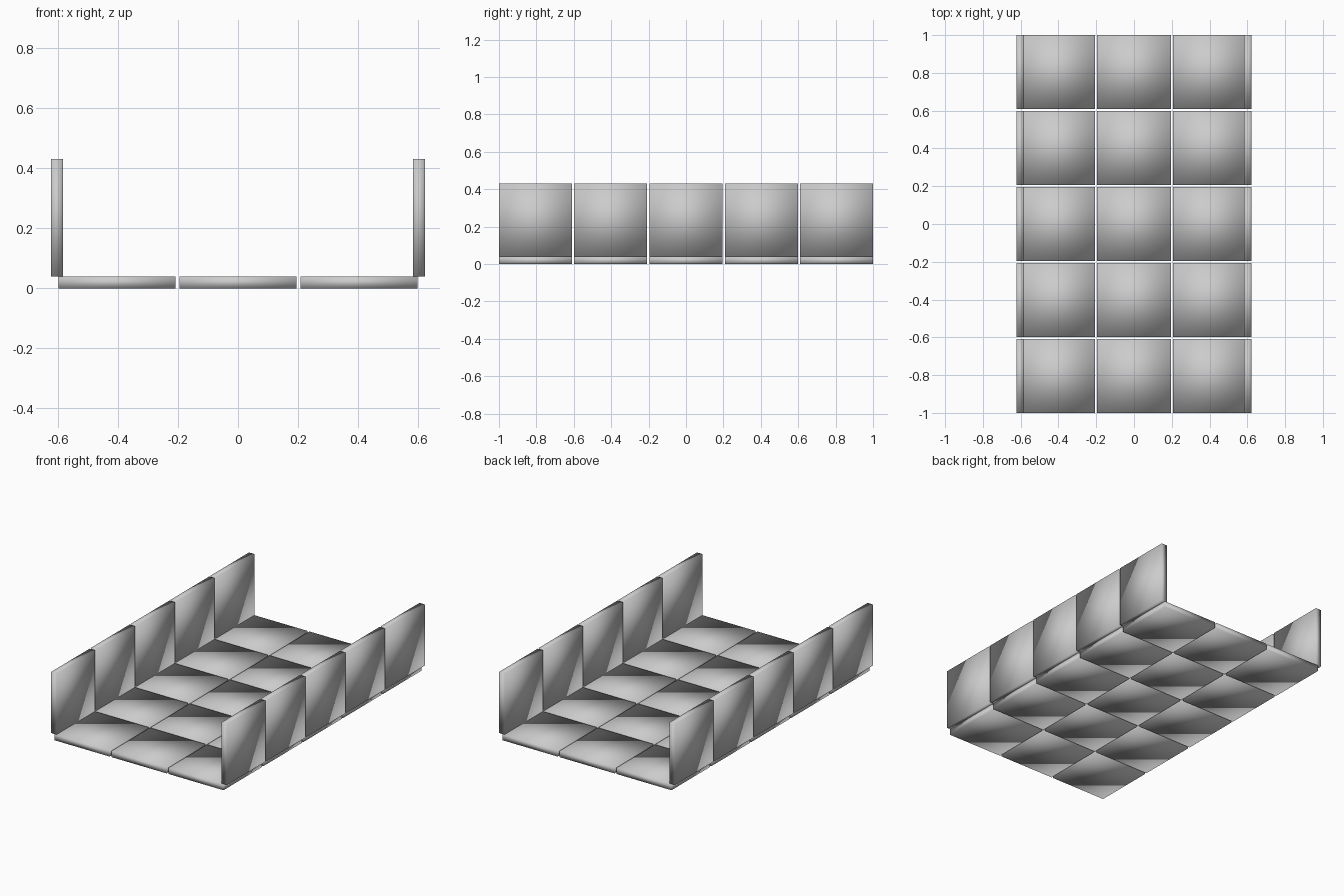
import bpy

if "Cube" in bpy.data.objects:
    bpy.data.objects.remove(bpy.data.objects["Cube"])

SIZE = 0.39      # edge length of a square panel
THICK = 0.039    # panel thickness
PITCH = 0.4025   # spacing between panel centres


def panel(name, location, dims):
    bpy.ops.mesh.primitive_cube_add(size=1, location=location)
    ob = bpy.context.object
    ob.name = name
    ob.scale = dims
    bpy.ops.object.transform_apply(location=False, rotation=False, scale=True)
    bpy.ops.object.shade_smooth()   # soft shading across the whole slab
    return ob


for row in range(-2, 3):
    y = row * PITCH
    # floor panels
    for col in range(-1, 2):
        panel(f"floor_panel_{row + 3}_{col + 2}",
              (col * PITCH, y, THICK / 2), (SIZE, SIZE, THICK))
    # upright side wall panels
    for side, label in ((-1, "left"), (1, "right")):
        panel(f"{label}_wall_panel_{row + 3}",
              (side * 0.6025, y, 0.04 + SIZE / 2), (THICK, SIZE, SIZE))
